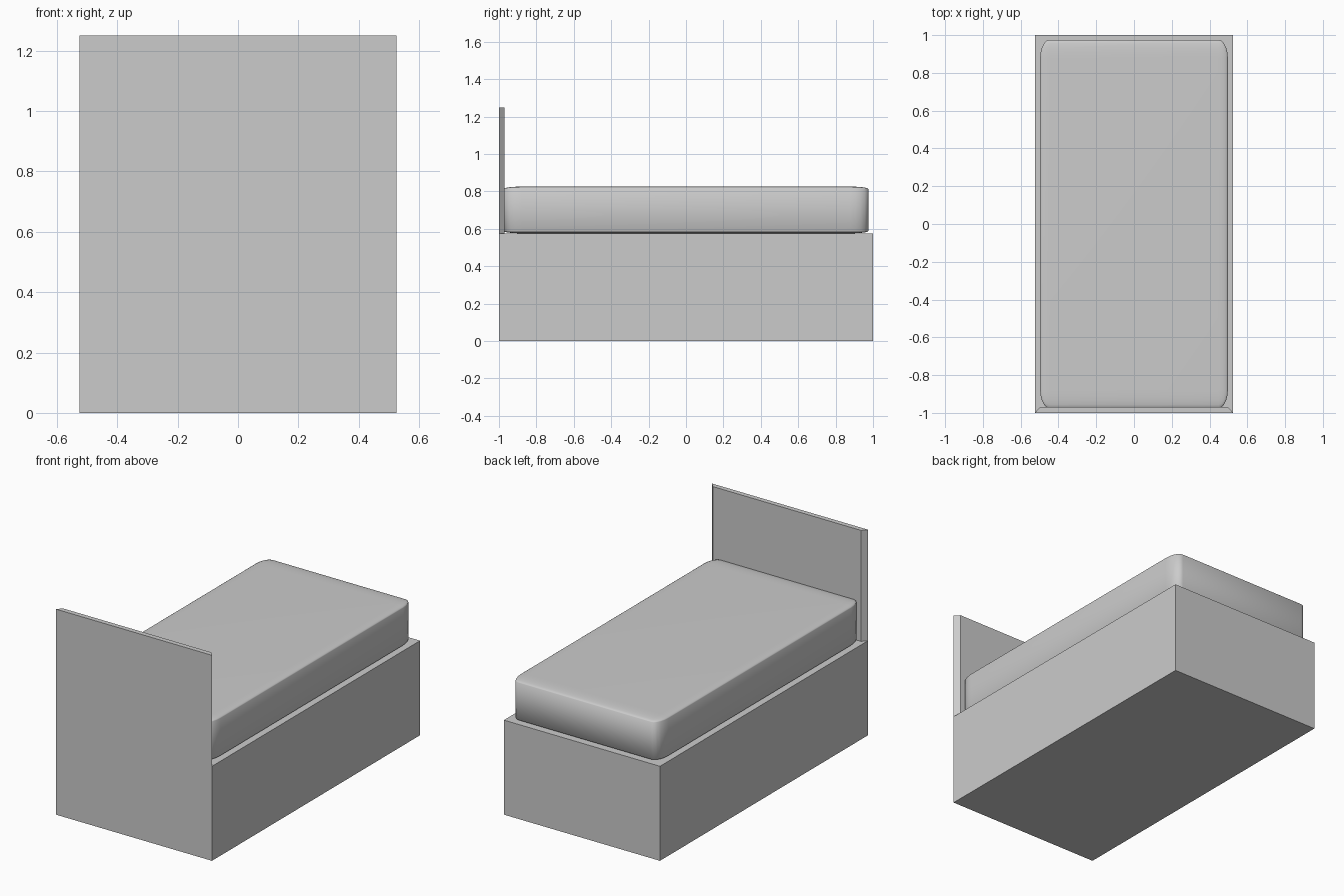
import bpy
import bmesh

cube = bpy.data.objects.get("Cube")
if cube:
    bpy.data.objects.remove(cube, do_unlink=True)

# One plain grey for the whole bed
grey = bpy.data.materials.new("plain_grey")
grey.use_nodes = True
color = (0.6, 0.6, 0.6, 1)
grey.diffuse_color = color
grey.node_tree.nodes["Principled BSDF"].inputs["Base Color"].default_value = color


def box(name, size, center):
    """Add a named box with its scale applied to the object."""
    bpy.ops.mesh.primitive_cube_add(size=1, location=center)
    obj = bpy.context.object
    obj.name = name
    obj.scale = size
    obj.data.materials.append(grey)
    return obj


HALF_W = 0.525
BASE_TOP = 0.575
TOP = 1.25

# Solid base
box("bed_base", (2 * HALF_W, 2, BASE_TOP), (0, 0, BASE_TOP / 2))

# Headboard, its sides tapering inward toward the mattress
board = box("headboard", (2 * HALF_W, 0.03, TOP - BASE_TOP),
            (0, -0.985, (TOP + BASE_TOP) / 2))
bm = bmesh.new()
bm.from_mesh(board.data)
for v in bm.verts:
    if v.co.y > 0:
        v.co.x *= 0.95
bottom = [f for f in bm.faces if f.normal.z < -0.9]
bmesh.ops.delete(bm, geom=bottom, context="FACES_ONLY")
bm.to_mesh(board.data)
bm.free()

# Mattress, rounded before stretching so the ends are softer than the sides
mattress = box("mattress", (0.994, 1.95, 0.25), (0, 0, 0.701))
bm = bmesh.new()
bm.from_mesh(mattress.data)
bmesh.ops.bevel(bm, geom=bm.edges[:], offset=0.05, segments=5,
                profile=0.5, affect="EDGES")
bm.to_mesh(mattress.data)
bm.free()
bpy.ops.object.transform_apply(location=False, rotation=False, scale=True)
bpy.ops.object.shade_smooth_by_angle(angle=1.0)
